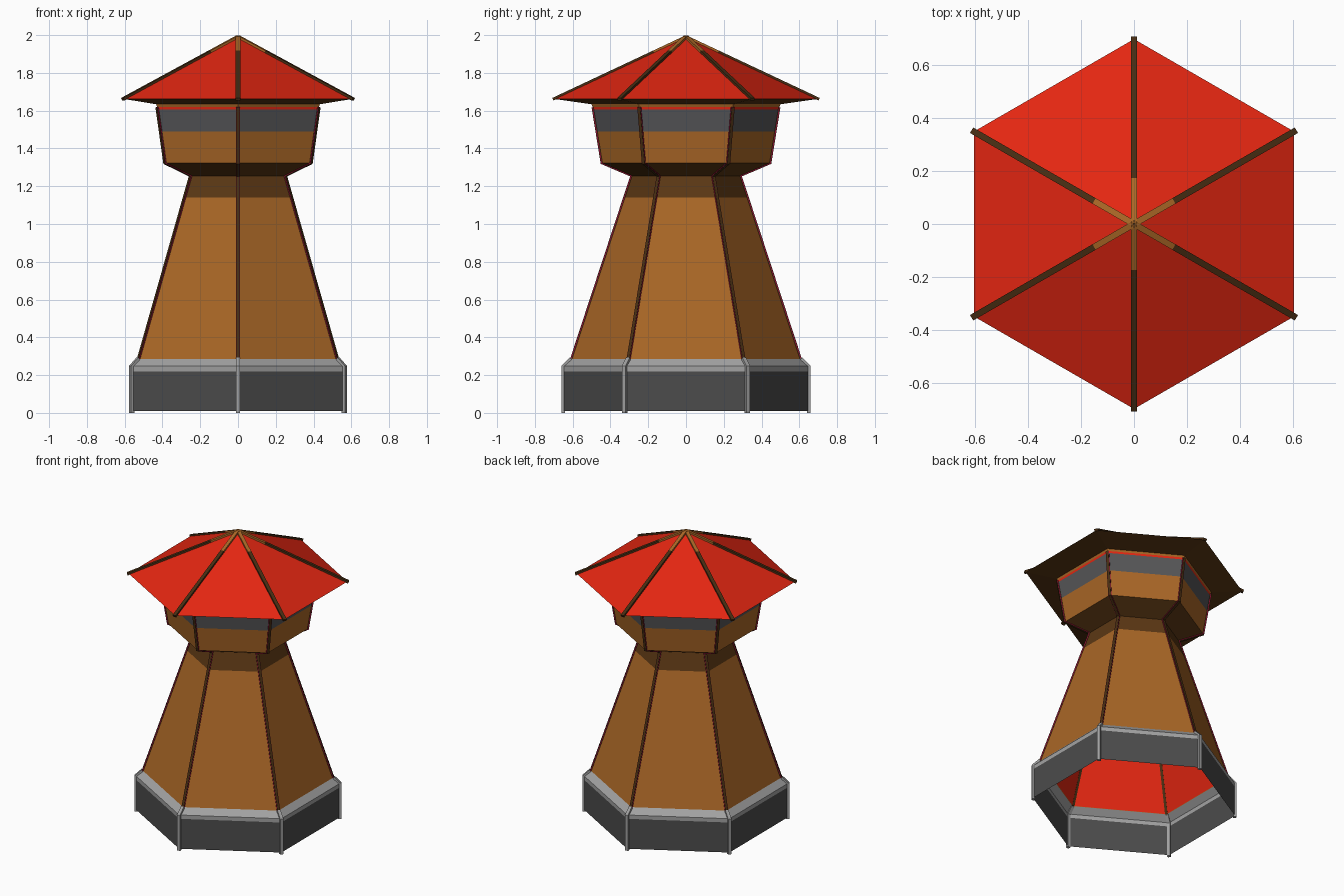
import bpy, bmesh, math
from mathutils import Vector

if "Cube" in bpy.data.objects:
    bpy.data.objects.remove(bpy.data.objects["Cube"])


def material(name, r, g, b):
    def lin(c):
        c /= 255
        return c / 12.92 if c <= 0.04045 else ((c + 0.055) / 1.055) ** 2.4
    m = bpy.data.materials.new(name)
    m.diffuse_color = (lin(r), lin(g), lin(b), 1)
    m.use_nodes = True
    m.node_tree.nodes["Principled BSDF"].inputs["Base Color"].default_value = m.diffuse_color
    return m


RED = material("roof_red", 228, 38, 17)
WOOD = material("warm_wood", 170, 103, 38)
SHADE = material("shaded_wood", 92, 56, 20)
TRIM = material("dark_timber", 72, 45, 18)
STONE = material("dark_stone", 76, 76, 76)
PALE = material("pale_stone", 162, 162, 162)
GLASS = material("window_grey", 86, 86, 88)
EDGE = material("crimson_edge", 150, 12, 55)

ANGLES = [math.radians(90 + 60 * k) for k in range(6)]


def finish(name, bm, mats):
    bmesh.ops.remove_doubles(bm, verts=bm.verts, dist=1e-5)
    me = bpy.data.meshes.new(name)
    bm.to_mesh(me)
    bm.free()
    for m in mats:
        me.materials.append(m)
    ob = bpy.data.objects.new(name, me)
    bpy.context.collection.objects.link(ob)
    return ob


def hex_shell(name, profile, mats, inward=False):
    """Six-sided open shell through (radius, z) points, one material per band."""
    bm = bmesh.new()
    rings = [[bm.verts.new((r * math.cos(a), r * math.sin(a), z)) for a in ANGLES]
             for r, z in profile]
    for i in range(len(rings) - 1):
        lo, hi = rings[i], rings[i + 1]
        for k in range(6):
            j = (k + 1) % 6
            if profile[i + 1][0] == 0:
                quad = [lo[k], lo[j], hi[k]]
            else:
                quad = [lo[k], lo[j], hi[j], hi[k]]
            f = bm.faces.new(quad[::-1] if inward else quad)
            f.material_index = i
    return finish(name, bm, mats)


def corner_beams(name, profile, mat, width, out, depth):
    """Bars following the six corners along (radius, z) points."""
    pts = [Vector(p) for p in profile]
    offs = []
    for i in range(len(pts)):
        ns = []
        for a, b in ((i - 1, i), (i, i + 1)):
            if a >= 0 and b < len(pts):
                d = (pts[b] - pts[a]).normalized()
                ns.append(Vector((d.y, -d.x)))
        n = sum(ns, Vector((0, 0))).normalized()
        offs.append(n / max(0.5, n.dot(ns[0])))
    bm = bmesh.new()
    for a in ANGLES:
        radial = Vector((math.cos(a), math.sin(a), 0))
        side = Vector((-math.sin(a), math.cos(a), 0)) * width / 2
        rows = []
        for p, n in zip(pts, offs):
            o, i = p + n * out, p - n * depth
            rows.append([bm.verts.new(radial * q.x + Vector((0, 0, q.y)) + s)
                         for q, s in ((i, -side), (o, -side), (o, side), (i, side))])
        for lo, hi in zip(rows, rows[1:]):
            for k in range(4):
                j = (k + 1) % 4
                bm.faces.new((lo[k], lo[j], hi[j], hi[k]))
        bm.faces.new(rows[0][::-1])
        bm.faces.new(rows[-1])
    bmesh.ops.recalc_face_normals(bm, faces=bm.faces)
    return finish(name, bm, [mat])


# Stone base: open underneath, dark wall with pale rim and chamfer
hex_shell("base", [(0.652, 0.01), (0.652, 0.22), (0.652, 0.247), (0.608, 0.285)],
          [STONE, PALE, PALE])
corner_beams("base_posts", [(0.652, 0.0), (0.652, 0.245), (0.610, 0.287)],
             PALE, 0.022, 0.008, 0.012)

# Tapered tower, darker neck, flared cabin floor, cabin wall and window band
neck_r = 0.608 + (0.29 - 0.608) * (1.14 - 0.285) / (1.255 - 0.285)
hex_shell("tower_and_cabin",
          [(0.608, 0.285), (neck_r, 1.14), (0.29, 1.255), (0.447, 1.322),
           (0.474, 1.49), (0.493, 1.607), (0.495, 1.62)],
          [WOOD, SHADE, SHADE, WOOD, GLASS, RED])

# Red lining seen through the open bottom
hex_shell("tower_lining", [(0.604, 0.285), (0.286, 1.255)], [RED], inward=True)

# Corner timbers with thin crimson edging
CORNER = [(0.608, 0.287), (0.29, 1.255), (0.447, 1.322), (0.495, 1.618)]
corner_beams("corner_timbers", CORNER, TRIM, 0.017, 0.005, 0.010)
corner_beams("corner_edging", CORNER, EDGE, 0.022, 0.002, 0.002)

# Roof: wooden eave underside and red pitched top
hex_shell("eaves", [(0.495, 1.62), (0.50, 1.634), (0.698, 1.662)], [WOOD, SHADE])
hex_shell("roof", [(0.698, 1.662), (0.0, 1.990)], [RED])


def roof_z(r):
    return 1.990 - 0.328 * r / 0.698


# Roof ridges: dark timber outside, lighter wood near the peak
corner_beams("roof_ridges", [(0.704, roof_z(0.704)), (0.17, roof_z(0.17))],
             TRIM, 0.024, 0.009, 0.006)
corner_beams("peak_ridges", [(0.17, roof_z(0.17)), (0.0, roof_z(0.0))],
             WOOD, 0.024, 0.009, 0.006)
